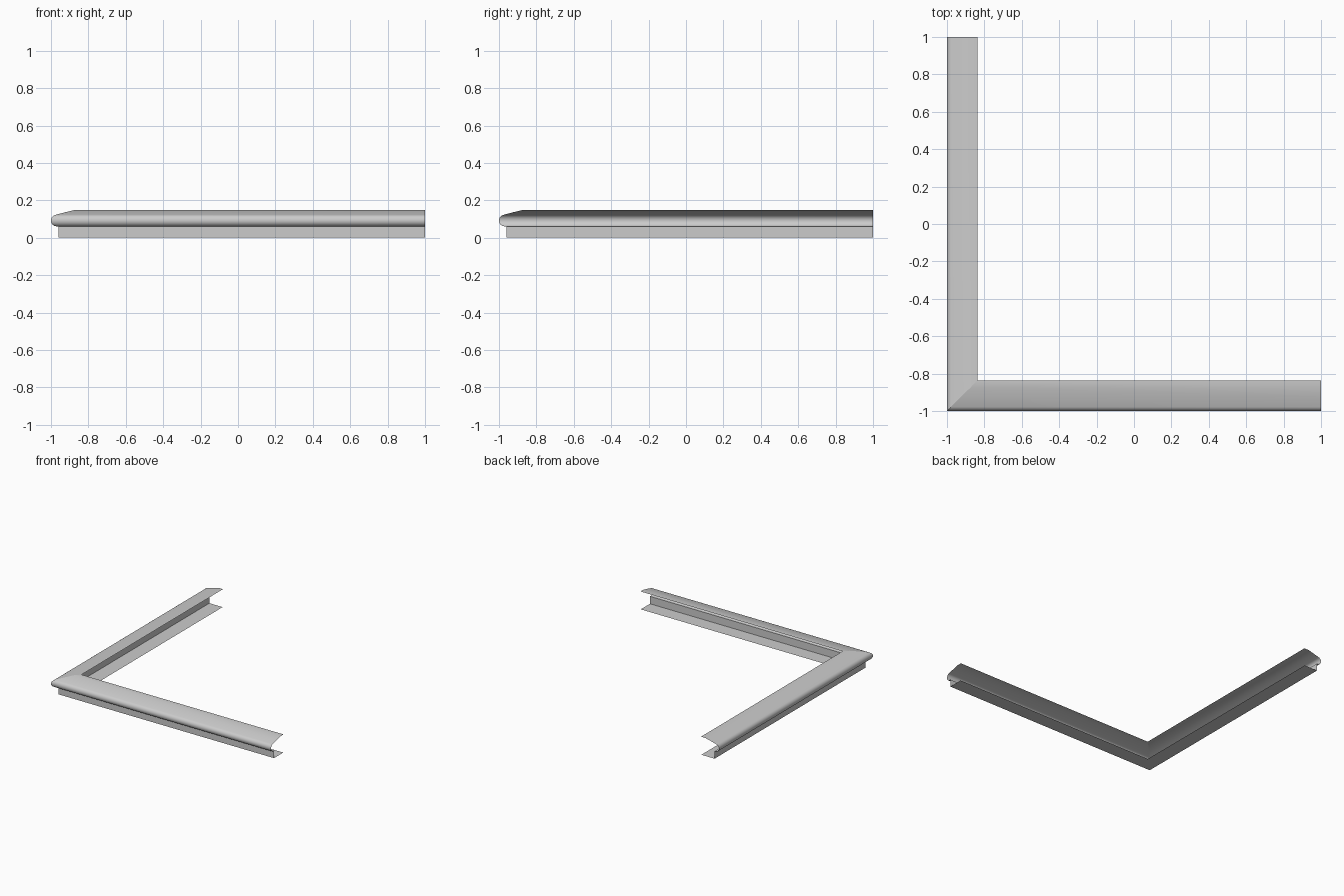
import bpy
import bmesh
import math

cube = bpy.data.objects.get("Cube")
if cube:
    bpy.data.objects.remove(cube, do_unlink=True)


def make_material(name, color):
    mat = bpy.data.materials.new(name)
    mat.use_nodes = True
    mat.diffuse_color = color
    mat.node_tree.nodes["Principled BSDF"].inputs["Base Color"].default_value = color
    return mat


def sweep_corner(name, profile, mat, sharp_angle=30):
    """Sweep an open (inset, height) profile along two mitred arms."""
    bm = bmesh.new()
    rows = []
    for d, z in profile:
        path = ((1, d - 1), (d - 1, d - 1), (d - 1, 1))
        rows.append([bm.verts.new((x, y, z)) for x, y in path])
    for a, b in zip(rows, rows[1:]):
        for i in range(2):
            face = bm.faces.new((a[i], a[i + 1], b[i + 1], b[i]))
            face.smooth = True
    bm.normal_update()
    # Keep the mitre and the profile creases crisp
    mitre = {row[1] for row in rows}
    for edge in bm.edges:
        on_mitre = all(v in mitre for v in edge.verts)
        crease = edge.calc_face_angle(0) > math.radians(sharp_angle)
        edge.smooth = not (on_mitre or crease)
    mesh = bpy.data.meshes.new(name)
    bm.to_mesh(mesh)
    bm.free()
    mesh.materials.append(mat)
    obj = bpy.data.objects.new(name, mesh)
    bpy.context.collection.objects.link(obj)
    return obj


grey = make_material("trim grey", (0.6, 0.6, 0.6, 1))

# Rounded nose, from its underside around to the upper slope
cx, cz, rx, rz = 0.03, 0.092, 0.03, 0.031
nose = []
for i in range(13):
    t = math.radians(-90 - i * 165 / 12)
    nose.append((cx + rx * math.cos(t), cz + rz * math.sin(t)))

# Moulding: underside, nose, slope and flat inner lip
moulding = [(0.04, 0.061)] + nose + [(0.075, 0.136), (0.125, 0.148), (0.163, 0.148)]
sweep_corner("moulding", moulding, grey)

# Rail below: flat flange and upright wall
sweep_corner("rail", [(0.16, 0), (0.04, 0), (0.04, 0.061)], grey)
